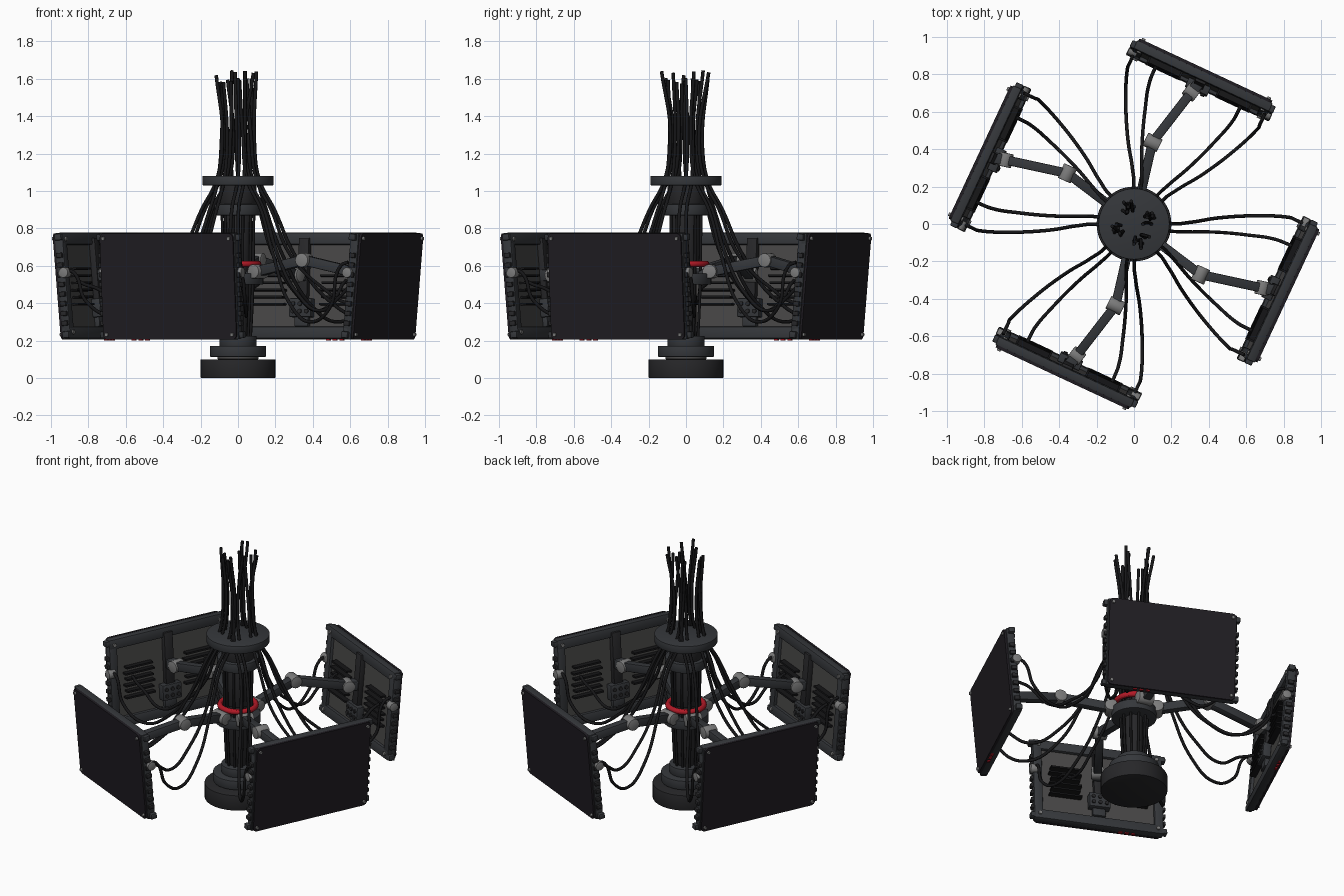
import bpy, bmesh, random
from math import radians, pi, cos, sin
from mathutils import Matrix, Vector

if "Cube" in bpy.data.objects:
    bpy.data.objects.remove(bpy.data.objects["Cube"])

random.seed(4)
I = Matrix.Identity(4)


def material(name, r, g, b):
    m = bpy.data.materials.new(name)
    m.diffuse_color = (r, g, b, 1)
    m.use_nodes = True
    m.node_tree.nodes["Principled BSDF"].inputs["Base Color"].default_value = m.diffuse_color
    return m


BLACK = material("black_rubber", .008, .008, .009)
DARK = material("dark_plastic", .02, .02, .022)
STEEL = material("dark_steel", .035, .038, .043)
PLATE = material("back_grey", .065, .063, .062)
GREY = material("joint_grey", .2, .2, .2)
SCREEN = material("screen", .014, .012, .016)
RED = material("red", .45, .01, .02)


def T(x, y, z):
    return Matrix.Translation((x, y, z))


def finish(name, bm, matrix, mat):
    me = bpy.data.meshes.new(name)
    bm.to_mesh(me)
    bm.free()
    me.polygons.foreach_set("use_smooth", [True] * len(me.polygons))
    me.set_sharp_from_angle(angle=radians(30))
    me.materials.append(mat)
    ob = bpy.data.objects.new(name, me)
    ob.matrix_world = matrix
    bpy.context.collection.objects.link(ob)
    return ob


def box(name, size, matrix, mat, bevel=0):
    bm = bmesh.new()
    bmesh.ops.create_cube(bm, size=1)
    bmesh.ops.scale(bm, vec=size, verts=bm.verts)
    if bevel:
        bmesh.ops.bevel(bm, geom=bm.edges[:], offset=bevel, segments=2, affect='EDGES', profile=.5)
    return finish(name, bm, matrix, mat)


def cyl(name, r, depth, matrix, mat, bevel=0, segs=32, r2=None):
    bm = bmesh.new()
    bmesh.ops.create_cone(bm, cap_ends=True, segments=segs, radius1=r,
                          radius2=r if r2 is None else r2, depth=depth)
    if bevel:
        rim = [e for e in bm.edges if abs(e.verts[0].co.z - e.verts[1].co.z) < 1e-5]
        bmesh.ops.bevel(bm, geom=rim, offset=bevel, segments=2, affect='EDGES', profile=.5)
    return finish(name, bm, matrix, mat)


def link(name, a, b, w, h, mat, matrix):
    a, b = Vector(a), Vector(b)
    q = (b - a).to_track_quat('X', 'Z').to_matrix().to_4x4()
    return box(name, ((b - a).length, w, h), matrix @ Matrix.Translation((a + b) / 2) @ q, mat, .006)


def cable(name, pts, r, matrix=I):
    cu = bpy.data.curves.new(name, 'CURVE')
    cu.dimensions = '3D'
    cu.bevel_depth, cu.bevel_resolution, cu.resolution_u = r, 2, 8
    cu.use_fill_caps = True
    sp = cu.splines.new('BEZIER')
    sp.bezier_points.add(len(pts) - 1)
    for bp, p in zip(sp.bezier_points, pts):
        bp.co = p
        bp.handle_left_type = bp.handle_right_type = 'AUTO'
    cu.materials.append(BLACK)
    ob = bpy.data.objects.new(name, cu)
    ob.matrix_world = matrix
    bpy.context.collection.objects.link(ob)


# central stand: (name, radius, bottom, top, material)
for n, r, z0, z1, m in [("base_foot", .2, 0, .1, DARK), ("base_neck", .11, .1, .115, PLATE),
                        ("base_step", .15, .113, .172, STEEL), ("base_collar", .1, .17, .225, STEEL),
                        ("column", .055, .2, 1.04, DARK), ("arm_hub", .135, .5, .56, STEEL),
                        ("upper_sleeve", .075, .62, .9, DARK), ("cable_guide", .125, .87, .93, STEEL),
                        ("top_neck", .1, .92, 1.035, DARK), ("top_disc", .19, 1.03, 1.08, STEEL)]:
    cyl(n, r, z1 - z0, T(0, 0, (z0 + z1) / 2), m, .004, 48)

# red ring, revolved from a circle
bm = bmesh.new()
bmesh.ops.create_circle(bm, segments=12, radius=.017,
                        matrix=T(.108, 0, .61) @ Matrix.Rotation(pi / 2, 4, 'X'))
bmesh.ops.spin(bm, geom=bm.edges[:], cent=(0, 0, 0), axis=(0, 0, 1), angle=2 * pi, steps=32,
               use_merge=True)
bmesh.ops.recalc_face_normals(bm, faces=bm.faces)
finish("red_ring", bm, I, RED)

# cords running down the column
for i in range(10):
    a = 2 * pi * i / 10
    cable("column_cord", [(.066 * cos(a), .066 * sin(a), .2), (.078 * cos(a), .078 * sin(a), .45),
                          (.085 * cos(a), .085 * sin(a), .9)], .008)

RX = Matrix.Rotation(pi / 2, 4, 'X')
RY = Matrix.Rotation(pi / 2, 4, 'Y')


def monitor(M):
    # local x points outward through the screen, y runs along the width
    W, H = .8, .57
    for s in (-1, 1):
        box("frame_rail", (.05, W, .065), M @ T(-.005, 0, s * (H / 2 - .0325)), STEEL, .008)
        box("frame_side", (.05, .055, H - .02), M @ T(-.005, s * (W / 2 - .0275), 0), STEEL, .008)
    box("back_plate", (.025, W - .06, H - .08), M @ T(.002, 0, 0), PLATE)
    # rounded screen slab
    bm = bmesh.new()
    bmesh.ops.create_cube(bm, size=1)
    bmesh.ops.scale(bm, vec=(.016, W - .015, H), verts=bm.verts)
    corners = [e for e in bm.edges if abs(e.verts[0].co.x - e.verts[1].co.x) > .01]
    bmesh.ops.bevel(bm, geom=corners, offset=.025, segments=4, affect='EDGES', profile=.5)
    finish("screen", bm, M @ T(.024, 0, 0), SCREEN)
    # vertical mounting bar with bolted block
    box("mount_bar", (.035, .06, .33), M @ T(-.027, 0, .09), DARK, .004)
    box("mount_block", (.05, .13, .1), M @ T(-.037, 0, -.12), STEEL, .006)
    box("mount_stub", (.03, .08, .06), M @ T(-.025, 0, -.19), STEEL, .004)
    for y in (-.04, 0, .04):
        for z in (-.1, -.14):
            cyl("block_bolt", .012, .012, M @ T(-.064, y, z) @ RY, DARK, 0, 12)
    for s in (-1, 1):
        # vents
        for i in range(6):
            box("vent_slat", (.04, .2 - .02 * (i % 2), .011), M @ T(-.028, s * .205, -.1 + .038 * i), BLACK)
        # edge clips, knob and corner fittings
        for i in range(8):
            box("edge_clip", (.035, .022, .026), M @ T(-.005, s * .405, -.2 + .052 * i), DARK, .004)
        cyl("side_knob", .028, .05, M @ T(-.025, s * .395, .07) @ RX, GREY, .004, 20)
        for t in (-1, 1):
            box("corner_tab", (.04, .035, .035), M @ T(-.01, s * .405, t * .262), STEEL, .006)
            cyl("corner_screw", .01, .014, M @ T(.036, s * .37, t * .258) @ RY, GREY, 0, 12)
            cyl("corner_screw_back", .012, .012, M @ T(-.033, s * .365, t * .25) @ RY, GREY, 0, 12)
    for i in range(3):
        box("status_light", (.016, .022, .01), M @ T(.012, -.22 + .04 * i, -H / 2 - .002), RED)


def arm(R, s):
    sh, el, jo = Vector((.135, .03 * s, .57)), Vector((.437, .095 * s, .63)), Vector((.768, .02 * s, .55))
    link("lower_arm", sh, el, .05, .055, STEEL, R)
    link("upper_arm", el, jo, .05, .055, STEEL, R)
    for n, p, d, l in [("shoulder_joint", sh, el - sh, .1), ("elbow_joint", el, jo - sh, .085),
                       ("wrist_joint", jo, jo - el, .075)]:
        turn = Matrix.Rotation(Vector((d.x, d.y)).angle_signed(Vector((1, 0))), 4, 'Z')
        cyl(n, .038, l, R @ Matrix.Translation(p) @ turn @ RX, GREY, .005)
    link("wrist_link", jo, (.845, 0, .55), .06, .06, STEEL, R)
    link("hub_lug", (.08, .018 * s, .54), sh, .06, .06, STEEL, R)


# four stations around the stand; arms alternate in bend direction
for k in range(4):
    R = Matrix.Rotation(radians(-25 + 90 * k), 4, 'Z')
    monitor(R @ T(.855, 0, .492) @ Matrix.Rotation(radians(5), 4, 'Y'))
    arm(R, -1 if k % 2 == 0 else 1)
    # feed cables: end offset, start offset, sag height, end height
    for v, v0, sag, end in [(.385, .085, .33, .56), (.25, .045, .4, .5),
                            (-.25, -.045, .36, .5), (-.385, -.085, .3, .6)]:
        s = 1 if v > 0 else -1
        top = (random.uniform(.03, .11), v0 + random.uniform(-.03, .03), random.uniform(1.57, 1.65))
        mid = v0 + (v - v0) * .5
        cable("feed_cable", [top, (.06, v0 * .8, 1.3), (.09, v0 * .9, 1.06), (.175, v0, .9),
                             (.27, v0 + (v - v0) * .17, .66), (.42, mid, sag + .09),
                             (.58, v0 + (v - v0) * .78, sag), (.72, v * .98, sag + .08),
                             (.785, v, end), (.83, v, end + .02)], .0095, R)
